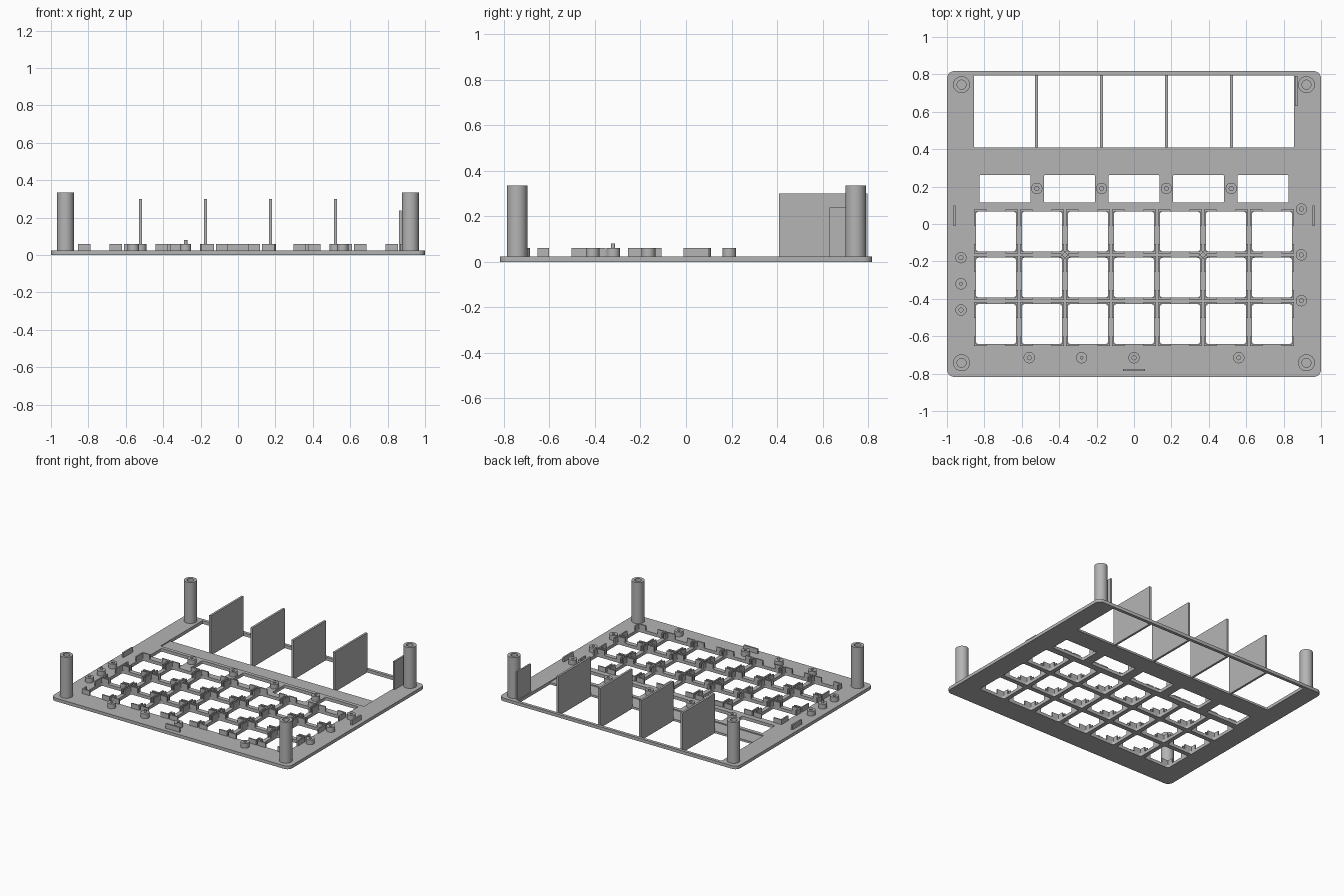
import bpy, bmesh, math
from mathutils import Vector, Matrix

if "Cube" in bpy.data.objects:
    bpy.data.objects.remove(bpy.data.objects["Cube"], do_unlink=True)

grey = bpy.data.materials.new("plain_grey")
grey.use_nodes = True
colour = (0.46, 0.46, 0.46, 1)
grey.diffuse_color = colour
grey.node_tree.nodes["Principled BSDF"].inputs["Base Color"].default_value = colour

TOP = 0.024      # upper face of the panel
STEP = 0.016     # floor of the display ledge
RIB = 0.06       # height of ribs and small bosses


def activate(obj):
    bpy.ops.object.select_all(action="DESELECT")
    obj.select_set(True)
    bpy.context.view_layer.objects.active = obj


def rounded_rect(x0, x1, y0, y1, r, n=5):
    pts = []
    corners = [(x1 - r, y1 - r), (x0 + r, y1 - r), (x0 + r, y0 + r), (x1 - r, y0 + r)]
    for q, (cx, cy) in enumerate(corners):
        for i in range(n + 1):
            a = (q + i / n) * math.pi / 2
            pts.append((cx + r * math.cos(a), cy + r * math.sin(a)))
    return pts


def sheet(name, outlines, z0, z1):
    """Flat panel: the first outline is the rim, the others are openings."""
    cu = bpy.data.curves.new(name, "CURVE")
    cu.dimensions = "2D"
    cu.fill_mode = "BOTH"
    cu.extrude = (z1 - z0) / 2
    for pts in outlines:
        sp = cu.splines.new("POLY")
        sp.points.add(len(pts) - 1)
        for p, (x, y) in zip(sp.points, pts):
            p.co = (x, y, 0, 1)
        sp.use_cyclic_u = True
    obj = bpy.data.objects.new(name, cu)
    obj.location.z = (z0 + z1) / 2
    bpy.context.collection.objects.link(obj)
    cu.materials.append(grey)
    activate(obj)
    bpy.ops.object.convert(target="MESH")


def finish(name, bm, smooth=False):
    bmesh.ops.remove_doubles(bm, verts=bm.verts, dist=1e-5)
    bmesh.ops.recalc_face_normals(bm, faces=bm.faces)
    me = bpy.data.meshes.new(name)
    bm.to_mesh(me)
    bm.free()
    me.materials.append(grey)
    obj = bpy.data.objects.new(name, me)
    bpy.context.collection.objects.link(obj)
    if smooth:
        activate(obj)
        bpy.ops.object.shade_smooth_by_angle(angle=math.radians(40))


def box(bm, x0, x1, y0, y1, z0, z1):
    centre = Vector((x0 + x1, y0 + y1, z0 + z1)) / 2
    size = Matrix.Diagonal((x1 - x0, y1 - y0, z1 - z0, 1))
    bmesh.ops.create_cube(bm, size=1, matrix=Matrix.Translation(centre) @ size)


def lathe(name, x, y, profile, steps=32):
    bm = bmesh.new()
    vs = [bm.verts.new((x + r, y, z)) for r, z in profile]
    edges = [bm.edges.new(pair) for pair in zip(vs, vs[1:])]
    bmesh.ops.spin(bm, geom=vs + edges, cent=(x, y, 0), axis=(0, 0, 1),
                   angle=math.tau, steps=steps)
    finish(name, bm, True)


def post(name, x, y, r, hole, top, floor):
    lathe(name, x, y, [(r, STEP), (r, top), (hole, top), (hole, floor), (0, floor)])


# Panel with key, button and display openings
cols = [0.246 * i for i in range(-3, 4)]
rows = [-0.04, -0.287, -0.535]
half = 0.107
keys = [(x, y) for y in rows for x in cols]
openings = [rounded_rect(x - half, x + half, y - half, y + half, 0.015) for x, y in keys]
for i in range(-2, 3):
    openings.append(rounded_rect(0.345 * i - 0.137, 0.345 * i + 0.137, 0.115, 0.262, 0.008))
rim = rounded_rect(-1, 1, -0.818, 0.818, 0.04)
display = rounded_rect(-0.855, 0.855, 0.41, 0.795, 0.004)
ledge = rounded_rect(-0.855, 0.855, 0.29, 0.795, 0.004)
sheet("panel_base", [rim, display] + openings, 0, STEP)
sheet("panel_top", [rim, ledge] + openings, STEP, TOP)

# L-shaped guide ribs at the corners of every key opening
bm = bmesh.new()
outer = half + 0.01
for x, y in keys:
    for sx in (-1, 1):
        for sy, leg in ((-1, 0.05), (1, 0.085)):
            xs = sorted((x + sx * outer, x + sx * (outer - 0.066)))
            ys = sorted((y + sy * outer, y + sy * half))
            box(bm, *xs, *ys, STEP, RIB)
            xs = sorted((x + sx * outer, x + sx * half))
            ys = sorted((y + sy * half, y + sy * (outer - leg)))
            box(bm, *xs, *ys, STEP, RIB)
finish("key_guides", bm)

# Tall dividers between the display bays
bm = bmesh.new()
for x in (-0.52, -0.173, 0.173, 0.52):
    box(bm, x - 0.008, x + 0.008, 0.408, 0.797, 0, 0.3)
finish("bay_dividers", bm)

# Side tab beside the display bay
bm = bmesh.new()
box(bm, 0.862, 0.874, 0.63, 0.79, STEP, 0.238)
finish("side_tab", bm)

# Short locating ribs along the edges
bm = bmesh.new()
for s in (-1, 1):
    box(bm, s * 0.96 - 0.006, s * 0.96 + 0.006, -0.01, 0.1, STEP, RIB)
box(bm, -0.058, 0.058, -0.786, -0.774, STEP, RIB)
finish("edge_ribs", bm)

# Corner posts
for x in (-0.922, 0.922):
    for y in (-0.742, 0.745):
        post("corner_post", x, y, 0.045, 0.024, 0.335, 0.1)

# Small screw bosses
bosses = [(x, 0.19) for x in (-0.52, -0.173, 0.173, 0.52)]
bosses += [(0.895, y) for y in (0.08, -0.165, -0.41)]
bosses += [(-0.925, y) for y in (-0.18, -0.46)]
bosses += [(x, -0.715) for x in (-0.56, 0, 0.56)]
for x, y in bosses:
    post("screw_boss", x, y, 0.03, 0.011, RIB, TOP)
for x in (-0.369, 0.369):
    post("web_boss", x, -0.165, 0.021, 0.011, RIB, TOP)

# Bosses with a locating pin
for x, y in ((-0.925, -0.32), (-0.28, -0.715)):
    lathe("pin_boss", x, y, [(0.03, STEP), (0.03, RIB), (0.009, RIB), (0.009, 0.08), (0, 0.08)])
